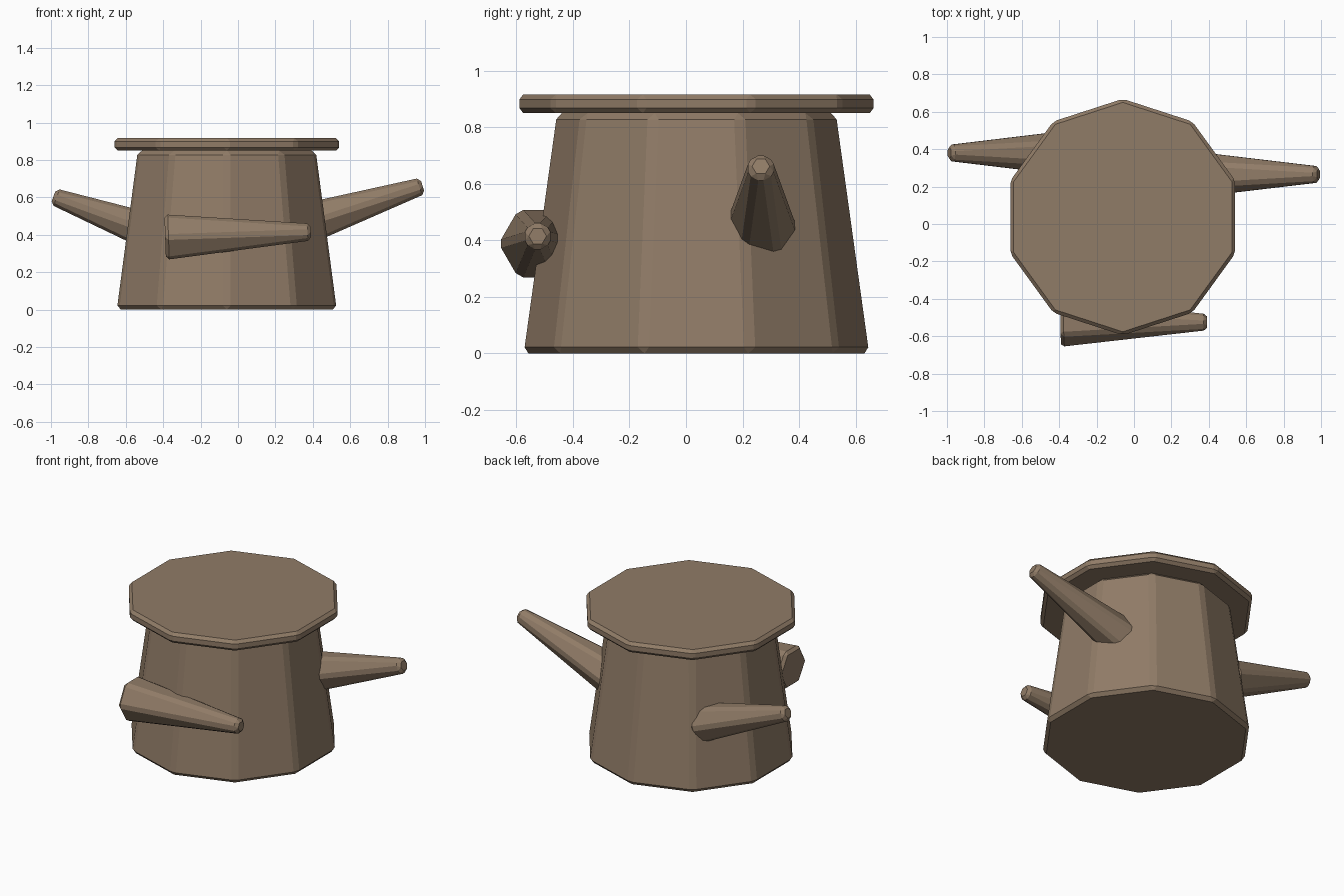
import bpy, bmesh, math
from mathutils import Vector

if "Cube" in bpy.data.objects:
    bpy.data.objects.remove(bpy.data.objects["Cube"])

bark = bpy.data.materials.new("bark")
bark.diffuse_color = (0.28, 0.20, 0.135, 1)
bark.use_nodes = True
bark.node_tree.nodes["Principled BSDF"].inputs["Base Color"].default_value = bark.diffuse_color


def tapered(name, start, end, r0, r1, sides, bevel, phase=0.0):
    """Flat-sided tapered prism from start to end with chamfered edges."""
    start, end = Vector(start), Vector(end)
    axis = end - start
    if abs(axis.normalized().z) > 0.99:
        u, v = Vector((1, 0, 0)), Vector((0, 1, 0))
    else:
        u = Vector((0, 0, 1)).cross(axis).normalized()
        v = axis.cross(u).normalized()
    bm = bmesh.new()
    rings = []
    for c, r in ((start, r0), (end, r1)):
        ring = []
        for i in range(sides):
            a = phase + 2 * math.pi * i / sides
            ring.append(bm.verts.new(c + r * (math.cos(a) * u + math.sin(a) * v)))
        rings.append(ring)
    bm.faces.new(rings[0][::-1])
    bm.faces.new(rings[1])
    for i in range(sides):
        j = (i + 1) % sides
        bm.faces.new((rings[0][i], rings[0][j], rings[1][j], rings[1][i]))
    bmesh.ops.recalc_face_normals(bm, faces=bm.faces)
    mesh = bpy.data.meshes.new(name)
    bm.to_mesh(mesh)
    bm.free()
    mesh.materials.append(bark)
    obj = bpy.data.objects.new(name, mesh)
    bpy.context.collection.objects.link(obj)
    mod = obj.modifiers.new("chamfer", 'BEVEL')
    mod.width = bevel
    mod.segments = 1
    mod.limit_method = 'ANGLE'
    mod.angle_limit = math.radians(30)
    return obj


CX, CY = -0.06, 0.037

# Trunk and the cut top slab, both ten-sided with a corner facing front
tapered("trunk", (CX, CY, 0), (CX, CY, 0.85), 0.618, 0.50, 10, 0.022, math.pi / 2)
tapered("top_slab", (CX, CY, 0.85), (CX, CY, 0.917), 0.632, 0.632, 10, 0.018, math.pi / 2)


# Six-sided branch stubs, given by tip position and rise angle
def branch(name, tip, side, rise, length=0.78):
    a = math.radians(rise)
    tip = Vector(tip)
    base = tip - length * Vector((side * math.cos(a), 0, math.sin(a)))
    tapered(name, base, tip, 0.052 + 0.113 * length, 0.052, 6, 0.018)


branch("right_branch", (0.987, 0.265, 0.662), 1, 18, 0.70)
branch("left_branch", (-0.987, 0.38, 0.605), -1, 20, 0.65)
branch("front_branch", (0.39, -0.525, 0.415), 1, 2)
